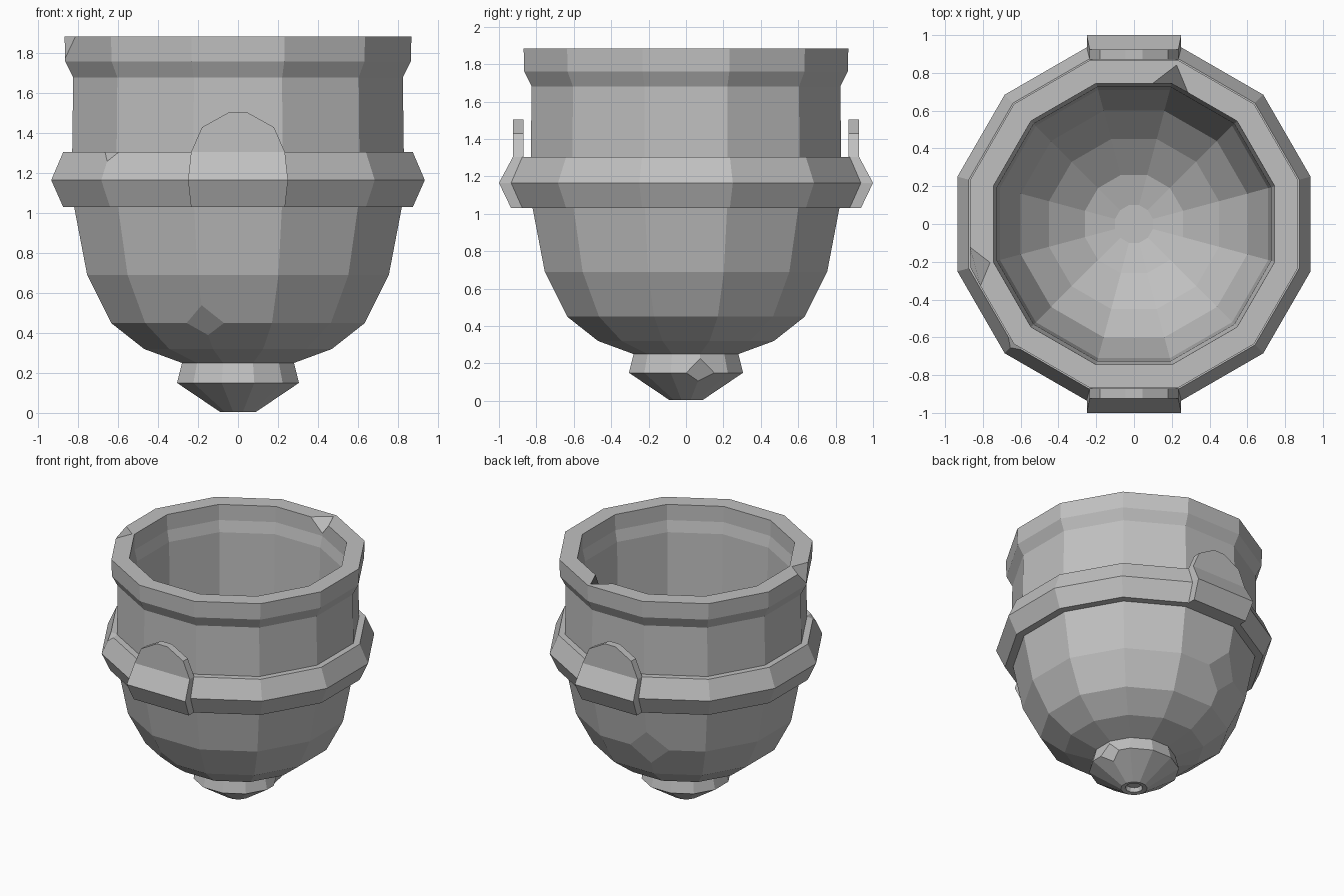
import bpy, bmesh, math
from mathutils import Vector

if "Cube" in bpy.data.objects:
    bpy.data.objects.remove(bpy.data.objects["Cube"])

SIDES = 12
STEP = 2 * math.pi / SIDES

stone = bpy.data.materials.new("grey_stone")
stone.use_nodes = True
stone.diffuse_color = (0.53, 0.53, 0.53, 1)
bsdf = stone.node_tree.nodes["Principled BSDF"]
bsdf.inputs["Base Color"].default_value = (0.53, 0.53, 0.53, 1)
bsdf.inputs["Roughness"].default_value = 0.9


def polar(apothem, z, degrees):
    """Corner of a twelve-sided ring whose flat sides face the axes."""
    r = apothem / math.cos(STEP / 2)
    a = math.radians(degrees)
    return Vector((r * math.cos(a), r * math.sin(a), z))


def skin(name, rings, loop=False, chips=()):
    """Join rings of points with quads; chips are (point, size) corner cuts."""
    bm = bmesh.new()
    rows = [[bm.verts.new(p) for p in ring] for ring in rings]
    pairs = list(zip(rows, rows[1:]))
    if loop:
        pairs.append((rows[-1], rows[0]))
    else:
        bm.faces.new(rows[0])
        bm.faces.new(rows[-1])
    for low, high in pairs:
        n = len(low)
        for i in range(n):
            j = (i + 1) % n
            bm.faces.new((low[i], low[j], high[j], high[i]))
    for point, size in chips:
        corner = min(bm.verts, key=lambda v: (v.co - point).length)
        bmesh.ops.bevel(bm, geom=[corner], offset=size, segments=1,
                        affect='VERTICES', offset_type='OFFSET')
    bmesh.ops.recalc_face_normals(bm, faces=bm.faces)
    mesh = bpy.data.meshes.new(name)
    bm.to_mesh(mesh)
    bm.free()
    mesh.materials.append(stone)
    obj = bpy.data.objects.new(name, mesh)
    bpy.context.scene.collection.objects.link(obj)


def lathe(name, profile, loop=False, chips=()):
    rings = [[polar(r, z, 15 + 30 * i) for i in range(SIDES)] for r, z in profile]
    skin(name, rings, loop,
         [(polar(r, z, deg), size) for r, z, deg, size in chips])


# Thick hollow bowl: outside from the bottom up, over the rim, down the inside
lathe("bowl", [
    (0.28, 0.25), (0.47, 0.32), (0.635, 0.45), (0.755, 0.69), (0.82, 1.03),
    (0.83, 1.3), (0.825, 1.68), (0.865, 1.76), (0.868, 1.885),
    (0.745, 1.885), (0.743, 1.765), (0.725, 1.68), (0.71, 1.04),
    (0.60, 0.71), (0.45, 0.55), (0.26, 0.42), (0.10, 0.38)],
    chips=[(0.868, 1.885, 195, 0.11), (0.745, 1.885, 75, 0.10),
           (0.635, 0.45, 255, 0.10), (0.755, 0.69, 105, 0.15)])

# Ridged band around the middle
lathe("band", [(0.80, 1.03), (0.875, 1.03), (0.935, 1.165),
               (0.875, 1.305), (0.80, 1.305)], loop=True,
      chips=[(0.875, 1.305, 225, 0.05)])

# Knob under the bowl, with a small dimple at its tip
lathe("base_knob", [(0.05, 0.04), (0.06, 0.01), (0.09, 0.005), (0.305, 0.15),
                    (0.28, 0.25), (0.2, 0.26)],
      chips=[(0.305, 0.15, 15, 0.08)])

# Rounded lugs: half width, height, outer and inner distance
LUG = [(0.235, 1.03, 0.935, 0.86), (0.25, 1.165, 1.0, 0.9),
       (0.235, 1.305, 0.925, 0.87), (0.18, 1.43, 0.925, 0.87),
       (0.045, 1.505, 0.925, 0.87)]
for name, side in (("front_lug", -1), ("back_lug", 1)):
    skin(name, [[Vector((-w, side * out, z)), Vector((w, side * out, z)),
                 Vector((w, side * inn, z)), Vector((-w, side * inn, z))]
                for w, z, out, inn in LUG])
